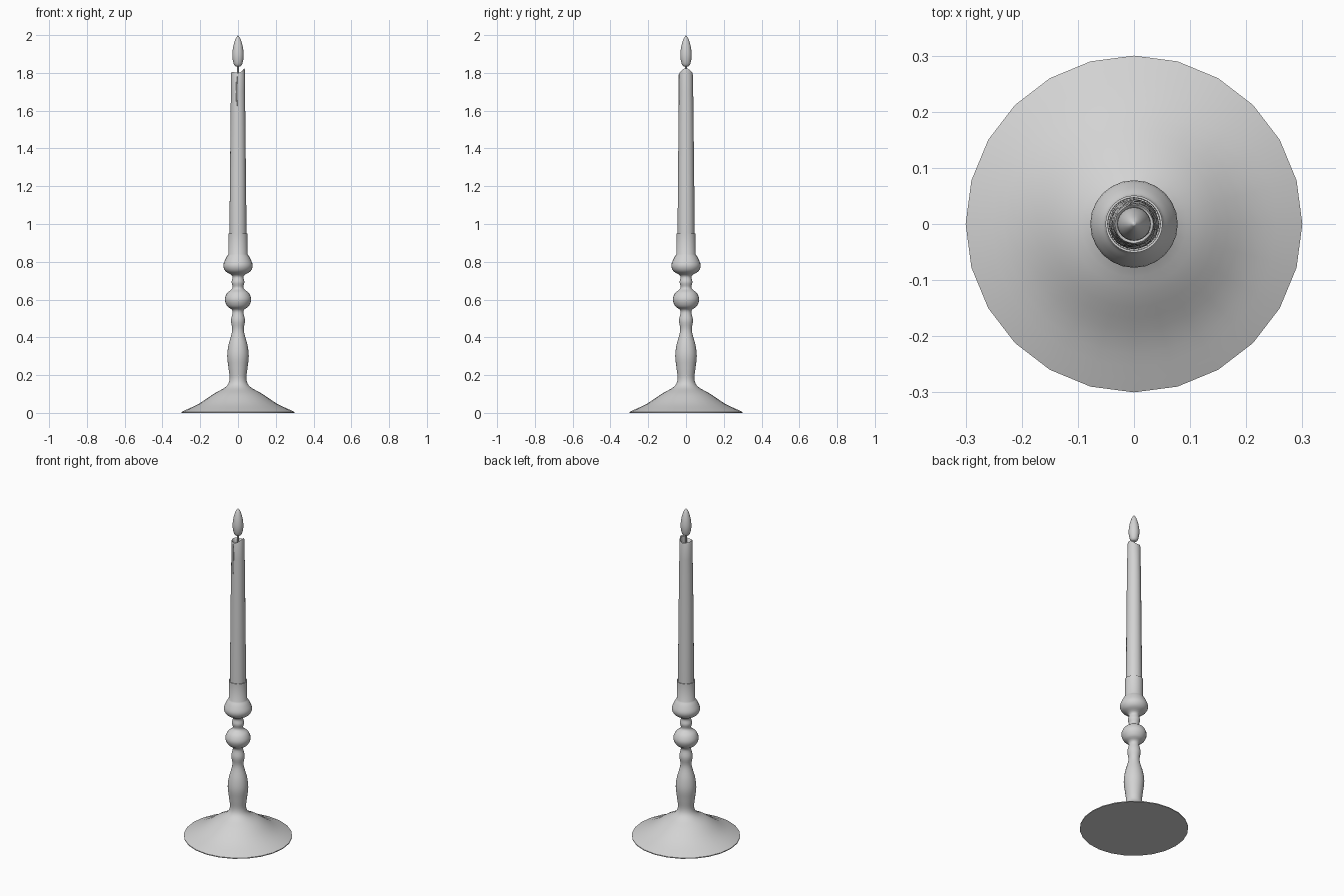
import bpy, bmesh, math, random
from mathutils import Vector

random.seed(4)
SIDES = 24

if "Cube" in bpy.data.objects:
    bpy.data.objects.remove(bpy.data.objects["Cube"])

grey = bpy.data.materials.new("plain grey")
grey.use_nodes = True
COLOUR = (0.65, 0.65, 0.65, 1)
grey.diffuse_color = COLOUR
grey.node_tree.nodes["Principled BSDF"].inputs["Base Color"].default_value = COLOUR


def smooth_profile(points, steps=4):
    """Round off a coarse profile with a Catmull-Rom curve."""
    p = [Vector(q) for q in points]
    p = [2 * p[0] - p[1]] + p + [2 * p[-1] - p[-2]]
    out = []
    for a, b, c, d in zip(p, p[1:], p[2:], p[3:]):
        for i in range(steps):
            t = i / steps
            out.append(0.5 * (2 * b + (c - a) * t + (2 * a - 5 * b + 4 * c - d) * t**2
                              + (3 * b - a - 3 * c + d) * t**3))
    out.append(p[-2])
    return [(max(v.x, 0), v.y) for v in out]


def lathe(name, profile, shape=None, angle=40):
    """Spin (radius, height) points about z; shape may adjust each point."""
    bm = bmesh.new()
    rings = []
    for r, z in profile:
        if r < 1e-5:
            rings.append([bm.verts.new((0, 0, z))] * SIDES)
            continue
        ring = []
        for i in range(SIDES):
            a = math.tau * i / SIDES
            rr, zz = shape(r, z, a) if shape else (r, z)
            ring.append(bm.verts.new((rr * math.cos(a), rr * math.sin(a), zz)))
        rings.append(ring)
    for low, high in zip(rings, rings[1:]):
        for i in range(SIDES):
            j = (i + 1) % SIDES
            corners = list(dict.fromkeys((low[i], low[j], high[j], high[i])))
            bm.faces.new(corners)
    bmesh.ops.recalc_face_normals(bm, faces=bm.faces)
    mesh = bpy.data.meshes.new(name)
    bm.to_mesh(mesh)
    bm.free()
    ob = bpy.data.objects.new(name, mesh)
    bpy.context.collection.objects.link(ob)
    mesh.materials.append(grey)
    finish(ob, angle)
    return ob


def finish(ob, angle=40):
    bpy.ops.object.select_all(action="DESELECT")
    ob.select_set(True)
    bpy.context.view_layer.objects.active = ob
    bpy.ops.object.shade_smooth_by_angle(angle=math.radians(angle))


# Candlestick: closed foot, turned stem and hollow cup
foot = [(0, 0), (0.3, 0)]
turned = smooth_profile([
    (0.3, 0.005), (0.21, 0.047), (0.13, 0.1), (0.066, 0.137), (0.045, 0.175),
    (0.05, 0.235), (0.057, 0.3), (0.05, 0.36), (0.031, 0.435), (0.037, 0.49),
    (0.029, 0.54), (0.057, 0.565), (0.07, 0.6), (0.057, 0.635), (0.029, 0.66),
    (0.034, 0.692), (0.03, 0.725), (0.066, 0.75), (0.078, 0.78), (0.066, 0.815),
    (0.051, 0.84)])
cup = [(0.051, 0.95), (0.047, 0.95), (0.046, 0.87), (0, 0.87)]
lathe("candlestick", foot + turned + cup)


# Candle: slight taper, uneven wax and a melted rim raised on one side
def wax(r, z, a):
    if z > 1.7:
        lift = 0.024 * max(0, math.cos(a)) ** 2 + 0.006 * max(0, -math.cos(a))
        z += lift * (z - 1.7) / 0.1 if r > 0.025 else 0
    return r + random.uniform(-0.0007, 0.0007), z


lathe("candle", [
    (0, 0.875), (0.0445, 0.875), (0.0445, 1.0), (0.043, 1.2), (0.041, 1.4),
    (0.039, 1.6), (0.0375, 1.7), (0.0365, 1.79), (0.034, 1.8), (0.03, 1.797),
    (0.024, 1.78), (0, 1.775)], wax)

# Thin run of wax down the front
bpy.ops.mesh.primitive_uv_sphere_add(segments=12, ring_count=8, radius=1,
                                     location=(-0.006, -0.0375, 1.7))
drip = bpy.context.object
drip.name = "wax_drip"
drip.scale = (0.004, 0.0035, 0.095)
drip.data.materials.append(grey)
finish(drip)

# Wick and flame
lathe("wick", [(0, 1.77), (0.005, 1.77), (0.004, 1.85), (0, 1.85)])
lathe("flame", smooth_profile([
    (0, 1.832), (0.017, 1.838), (0.026, 1.86), (0.03, 1.895), (0.025, 1.94),
    (0.013, 1.98), (0, 2.0)], 3), angle=60)
